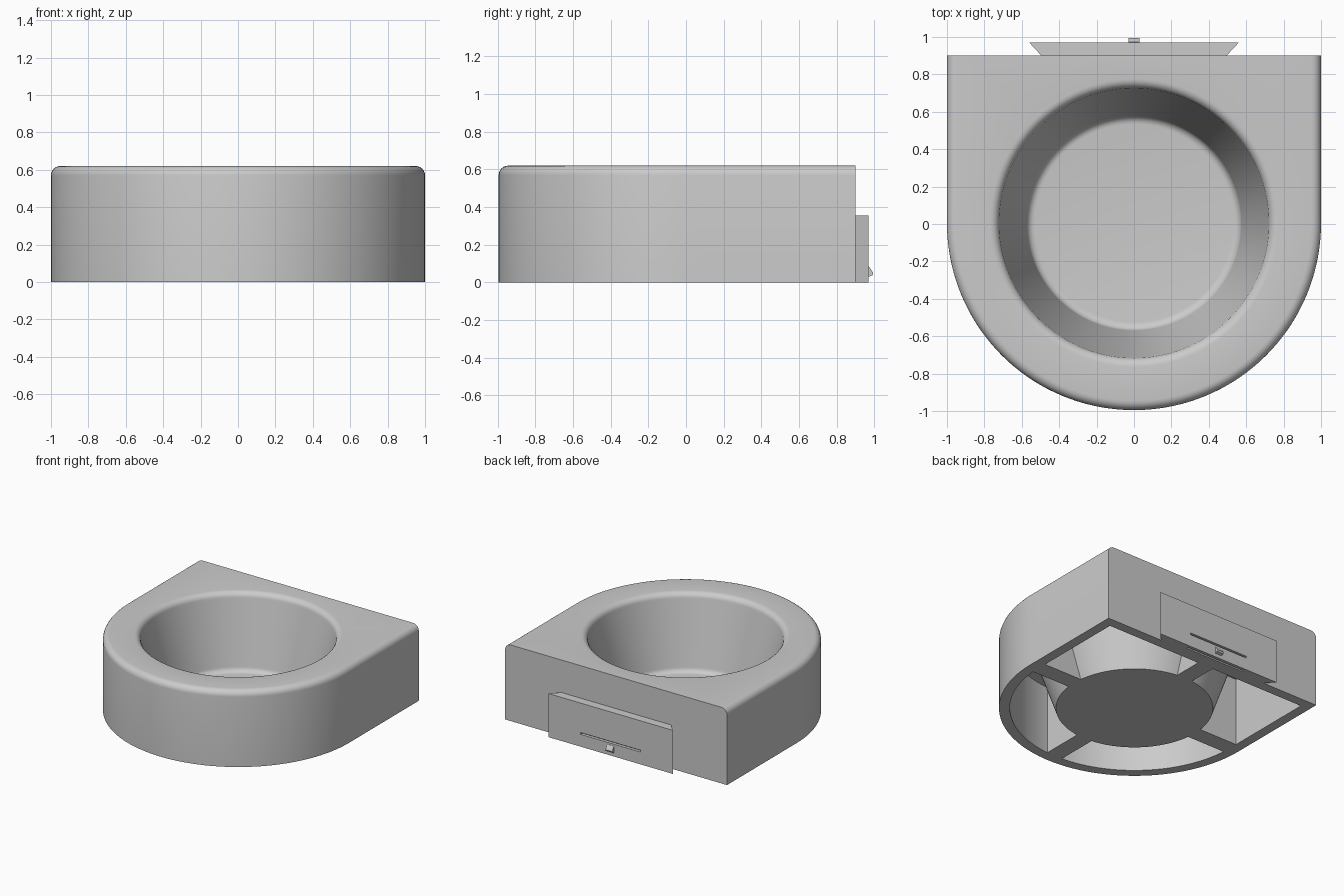
import bpy, bmesh
from math import sin, cos, pi, atan2
from mathutils import Vector, Matrix

cube = bpy.data.objects.get("Cube")
if cube:
    bpy.data.objects.remove(cube, do_unlink=True)

CY = 0.005      # centre of the bowl and of the rounded front
BACK = 0.9      # flat back face
HEIGHT = 0.62
FILLET = 0.05

grey = bpy.data.materials.new("plain_grey")
grey.use_nodes = True
grey.diffuse_color = (0.6, 0.6, 0.6, 1)
grey.node_tree.nodes["Principled BSDF"].inputs["Base Color"].default_value = (0.6, 0.6, 0.6, 1)


def finish(name, bm, smooth=False):
    """Turn a bmesh into a named, coloured object."""
    bmesh.ops.recalc_face_normals(bm, faces=bm.faces)
    mesh = bpy.data.meshes.new(name)
    bm.to_mesh(mesh)
    bm.free()
    mesh.materials.append(grey)
    obj = bpy.data.objects.new(name, mesh)
    bpy.context.collection.objects.link(obj)
    bpy.ops.object.select_all(action='DESELECT')
    obj.select_set(True)
    bpy.context.view_layer.objects.active = obj
    if smooth:
        bpy.ops.object.shade_smooth_by_angle(angle=pi / 6)
    return obj


def prism(name, points, along):
    """Extrude a closed profile along a vector."""
    bm = bmesh.new()
    face = bm.faces.new([bm.verts.new(p) for p in points])
    extruded = bmesh.ops.extrude_face_region(bm, geom=[face])["geom"]
    moved = [g for g in extruded if isinstance(g, bmesh.types.BMVert)]
    bmesh.ops.translate(bm, verts=moved, vec=along)
    return finish(name, bm)


def outline(half, back):
    """Rounded front, straight sides and a flat back, counter-clockwise."""
    arc, side, rear = 72, 12, 28
    pts = [(half * cos(pi + pi * i / arc), CY + half * sin(pi + pi * i / arc)) for i in range(arc)]
    pts += [(half, CY + (back - CY) * i / side) for i in range(side)]
    pts += [(half - 2 * half * i / rear, back) for i in range(rear)]
    pts += [(-half, back + (CY - back) * i / side) for i in range(side)]
    return pts


angles = [atan2(y - CY, x) for x, y in outline(1, BACK)]


def ring(radius):
    return [(radius * cos(a), CY + radius * sin(a)) for a in angles]


# Body: one continuous skin from the bowl floor, over the rim, down the
# outside, and up into the hollow underside to the base disc
steps = [pi / 2 * i / 6 for i in range(7)]
loops = [(ring(0.53 + 0.045 * sin(a)), 0.09 - 0.045 * cos(a)) for a in steps]
loops += [(ring(0.77 - FILLET * cos(a)), HEIGHT - FILLET + FILLET * sin(a)) for a in steps]
loops += [(outline(1 - FILLET + FILLET * cos(a), BACK), HEIGHT - FILLET + FILLET * sin(a))
          for a in reversed(steps)]
loops += [(outline(1, BACK), 0), (outline(0.92, 0.82), 0), (outline(0.92, 0.82), 0.555),
          (ring(0.77), 0.555), (ring(0.58), 0)]

bm = bmesh.new()
rows = [[bm.verts.new((x, y, z)) for x, y in pts] for pts, z in loops]
for lower, upper in zip(rows, rows[1:]):
    for i in range(len(lower)):
        j = (i + 1) % len(lower)
        bm.faces.new((lower[i], lower[j], upper[j], upper[i]))
bm.faces.new(rows[0])
bm.faces.new(rows[-1])
finish("bowl_body", bm, smooth=True)

# Four ribs joining the bowl to the outer wall underneath
for side, turn, reach in (("left", 0, 0.95), ("back", 1, 0.85), ("right", 2, 0.95), ("front", 3, 0.95)):
    rib = prism(side + "_rib",
                [(0.565, -0.07, 0), (reach, -0.07, 0), (reach, -0.07, 0.57), (0.76, -0.07, 0.57)],
                (0, 0.14, 0))
    rib.data.transform(Matrix.Translation((0, CY, 0)) @ Matrix.Rotation(turn * pi / 2, 4, 'Z'))

# Dovetail mount on the back
mount = prism("dovetail_mount",
              [(-0.495, BACK, 0), (0.495, BACK, 0), (0.56, 0.97, 0), (-0.56, 0.97, 0)],
              (0, 0, 0.355))

# Thin slot that frees a springy tab in the mount
cutter = prism("slot_cutter",
               [(-0.27, y, z) for y, z in ((0.93, -0.02), (0.945, -0.02), (0.945, 0.1),
                                          (1.1, 0.1), (1.1, 0.115), (0.93, 0.115))],
               (0.54, 0, 0))
cutter.hide_render = True
cut = mount.modifiers.new("slot", 'BOOLEAN')
cut.operation = 'DIFFERENCE'
cut.solver = 'EXACT'
cut.object = cutter
bpy.context.view_layer.objects.active = mount
bpy.ops.object.modifier_apply(modifier="slot")
bpy.data.objects.remove(cutter, do_unlink=True)

# Small wedge catch on the tab
prism("catch", [(-0.03, 0.965, 0.085), (-0.03, 0.972, 0.085), (-0.03, 0.995, 0.05),
                (-0.03, 0.99, 0.038), (-0.03, 0.965, 0.028)], (0.06, 0, 0))
